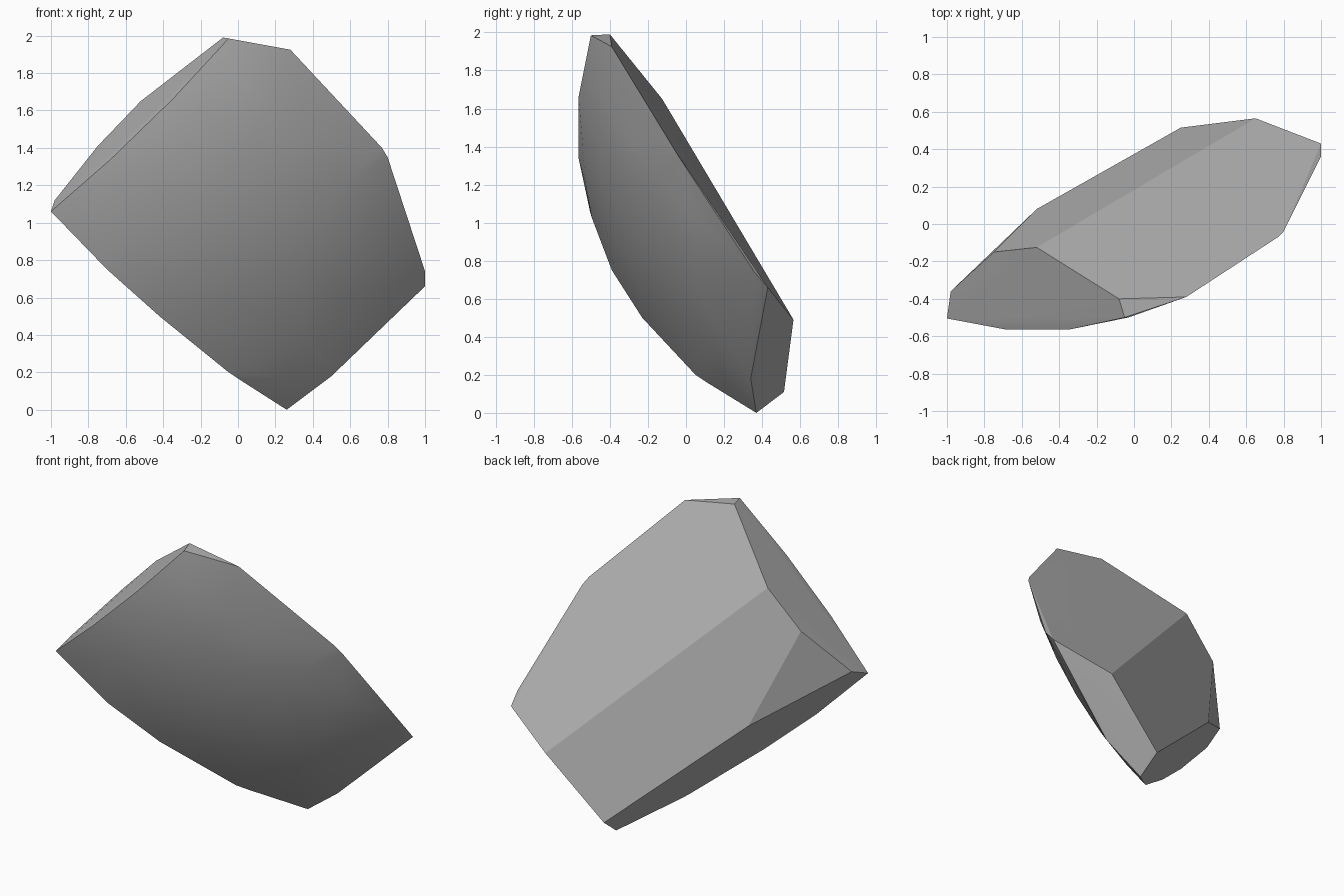
import bpy, bmesh
from mathutils import Vector

cube = bpy.data.objects.get("Cube")
if cube:
    bpy.data.objects.remove(cube)

# The front is a patch of a large ball; the other sides are flat cuts
CENTRE, RADIUS = Vector((-0.94, 2.47, 1.95)), 3.11


def on_ball(p):
    return CENTRE + (Vector(p) - CENTRE).normalized() * RADIUS


# Rim of the curved front, running round from the top
top, left, foot = (-0.05, -0.50, 1.985), (-1.0, -0.505, 1.06), (0.26, 0.37, 0.0)
rim = [top, (-0.35, -0.565, 1.66), (-0.68, -0.565, 1.34), left,
       (-0.70, -0.39, 0.75), (-0.42, -0.23, 0.50), (-0.05, 0.05, 0.20),
       (0.01, 0.11, 0.16), foot, (0.50, 0.34, 0.18), (1.0, 0.43, 0.66),
       (1.0, 0.36, 0.74), (0.80, -0.04, 1.35), (0.77, -0.07, 1.40),
       (0.28, -0.39, 1.925)]

# Corners of the flat cuts at the back
back = [(-0.08, -0.40, 1.99), (-0.52, -0.125, 1.65), (-0.75, -0.15, 1.41),
        (-0.98, -0.36, 1.12), (-0.52, 0.08, 0.80), (0.25, 0.515, 0.11),
        (0.65, 0.565, 0.49)]

# Grid of points that bulges the front out to the ball
a, b, c, d = (Vector(p) for p in (top, left, foot, (0.9, 0.1, 1.08)))
steps = [0.1, 0.3, 0.5, 0.7, 0.9]
bulge = [on_ball(a.lerp(b, u).lerp(d.lerp(c, u), v)) for u in steps for v in steps]

# Wrap all points in one convex chunk
bm = bmesh.new()
for p in rim + back + bulge:
    bm.verts.new(p)
hull = bmesh.ops.convex_hull(bm, input=bm.verts)
loose = {v for v in hull["geom_interior"] + hull["geom_unused"]
         if isinstance(v, bmesh.types.BMVert)}
bmesh.ops.delete(bm, geom=list(loose), context="VERTS")
bmesh.ops.dissolve_limit(bm, angle_limit=0.04, verts=bm.verts, edges=bm.edges)
bmesh.ops.recalc_face_normals(bm, faces=bm.faces)
mesh = bpy.data.meshes.new("rock_chunk")
bm.to_mesh(mesh)
bm.free()
rock = bpy.data.objects.new("rock_chunk", mesh)
bpy.context.collection.objects.link(rock)

# Plain grey stone
stone = bpy.data.materials.new("grey_stone")
stone.use_nodes = True
grey = (0.45, 0.45, 0.45, 1.0)
stone.diffuse_color = grey
stone.node_tree.nodes["Principled BSDF"].inputs["Base Color"].default_value = grey
mesh.materials.append(stone)

# Smooth front, crisp cut edges
bpy.ops.object.select_all(action="DESELECT")
rock.select_set(True)
bpy.context.view_layer.objects.active = rock
bpy.ops.object.shade_smooth_by_angle(angle=0.26)
